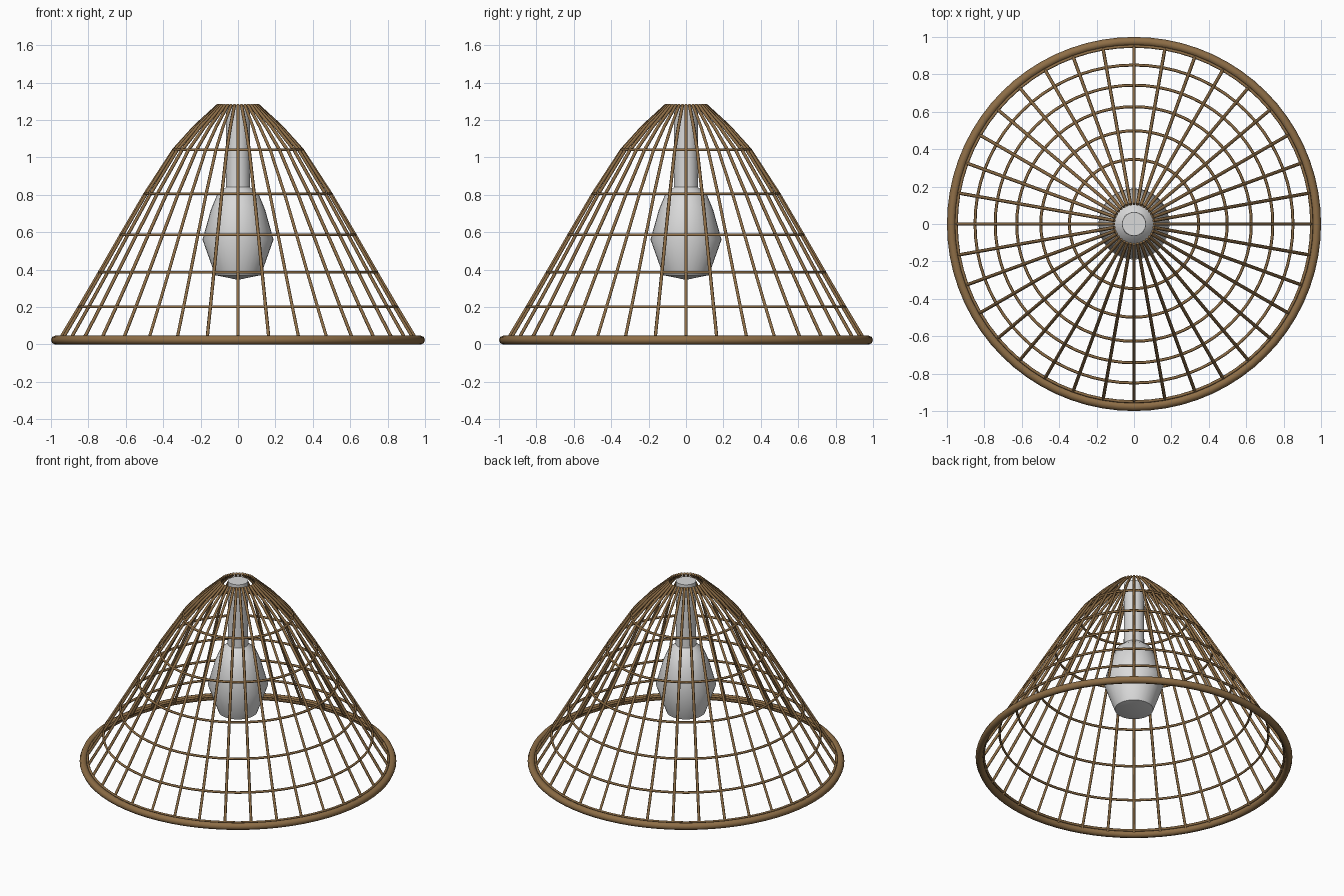
import bpy, bmesh, math

if "Cube" in bpy.data.objects:
    bpy.data.objects.remove(bpy.data.objects["Cube"])

def material(name, rgb):
    m = bpy.data.materials.new(name)
    m.diffuse_color = (*rgb, 1)
    m.use_nodes = True
    m.node_tree.nodes["Principled BSDF"].inputs["Base Color"].default_value = m.diffuse_color
    return m

BROWN = material("brown cane", (0.27, 0.155, 0.062))
GREY = material("pale grey", (0.70, 0.70, 0.70))

def smooth(ob, angle):
    bpy.ops.object.select_all(action='DESELECT')
    bpy.context.view_layer.objects.active = ob
    ob.select_set(True)
    bpy.ops.object.shade_smooth_by_angle(angle=math.radians(angle))

def lathe(name, profile, segments, mat, closed=False, angle=40):
    """Revolve (radius, z) points around the z axis."""
    bm = bmesh.new()
    pts = [bm.verts.new((r, 0, z)) for r, z in profile]
    edges = [bm.edges.new(p) for p in zip(pts, pts[1:])]
    if closed:
        edges.append(bm.edges.new((pts[-1], pts[0])))
    bmesh.ops.spin(bm, geom=pts + edges, cent=(0, 0, 0), axis=(0, 0, 1),
                   angle=math.tau, steps=segments, use_duplicate=False)
    bmesh.ops.remove_doubles(bm, verts=bm.verts, dist=1e-4)
    bmesh.ops.recalc_face_normals(bm, faces=bm.faces)
    me = bpy.data.meshes.new(name)
    bm.to_mesh(me)
    bm.free()
    me.materials.append(mat)
    ob = bpy.data.objects.new(name, me)
    bpy.context.collection.objects.link(ob)
    smooth(ob, angle)
    return ob

def ring(name, radius, z, thick, sides=8, angle=50):
    circle = [(radius + thick * math.cos(math.tau * i / sides),
               z + thick * math.sin(math.tau * i / sides)) for i in range(sides)]
    return lathe(name, circle, 72, BROWN, closed=True, angle=angle)

# Shade outline: (radius, height) at each hoop, bottom to top
OUTLINE = [(0.955, 0.025), (0.85, 0.2), (0.742, 0.385), (0.627, 0.585),
           (0.498, 0.805), (0.345, 1.04), (0.23, 1.167), (0.106, 1.28)]

# Rim and hoops
ring("bottom_rim", 0.976, 0.023, 0.024)
ring("rim_inner_hoop", 0.95, 0.038, 0.008)
for i, (r, z) in enumerate(OUTLINE[1:6]):
    ring(f"hoop_{i + 1}", r, z, 0.008, sides=6, angle=70)

# Ribs: one bevelled path per rib
RIBS = 36
curve = bpy.data.curves.new("ribs", 'CURVE')
curve.dimensions = '3D'
curve.bevel_depth = 0.009
curve.bevel_resolution = 1
curve.use_fill_caps = True
for k in range(RIBS):
    a = math.tau * k / RIBS
    spline = curve.splines.new('POLY')
    spline.points.add(len(OUTLINE) - 1)
    for p, (r, z) in zip(spline.points, OUTLINE):
        p.co = (r * math.cos(a), r * math.sin(a), z, 1)
curve.materials.append(BROWN)
ribs = bpy.data.objects.new("ribs", curve)
bpy.context.collection.objects.link(ribs)
bpy.ops.object.select_all(action='DESELECT')
bpy.context.view_layer.objects.active = ribs
ribs.select_set(True)
bpy.ops.object.convert(target='MESH')
smooth(bpy.context.view_layer.objects.active, 70)

# Lamp holder and bulb
lathe("lamp_holder", [(0, 0.82), (0.065, 0.82), (0.063, 1.28), (0, 1.28)], 32, GREY)
lathe("bulb", [(0, 0.345), (0.122, 0.37), (0.19, 0.56), (0.145, 0.72),
               (0.112, 0.80), (0.065, 0.84), (0, 0.84)], 32, GREY, angle=40)
